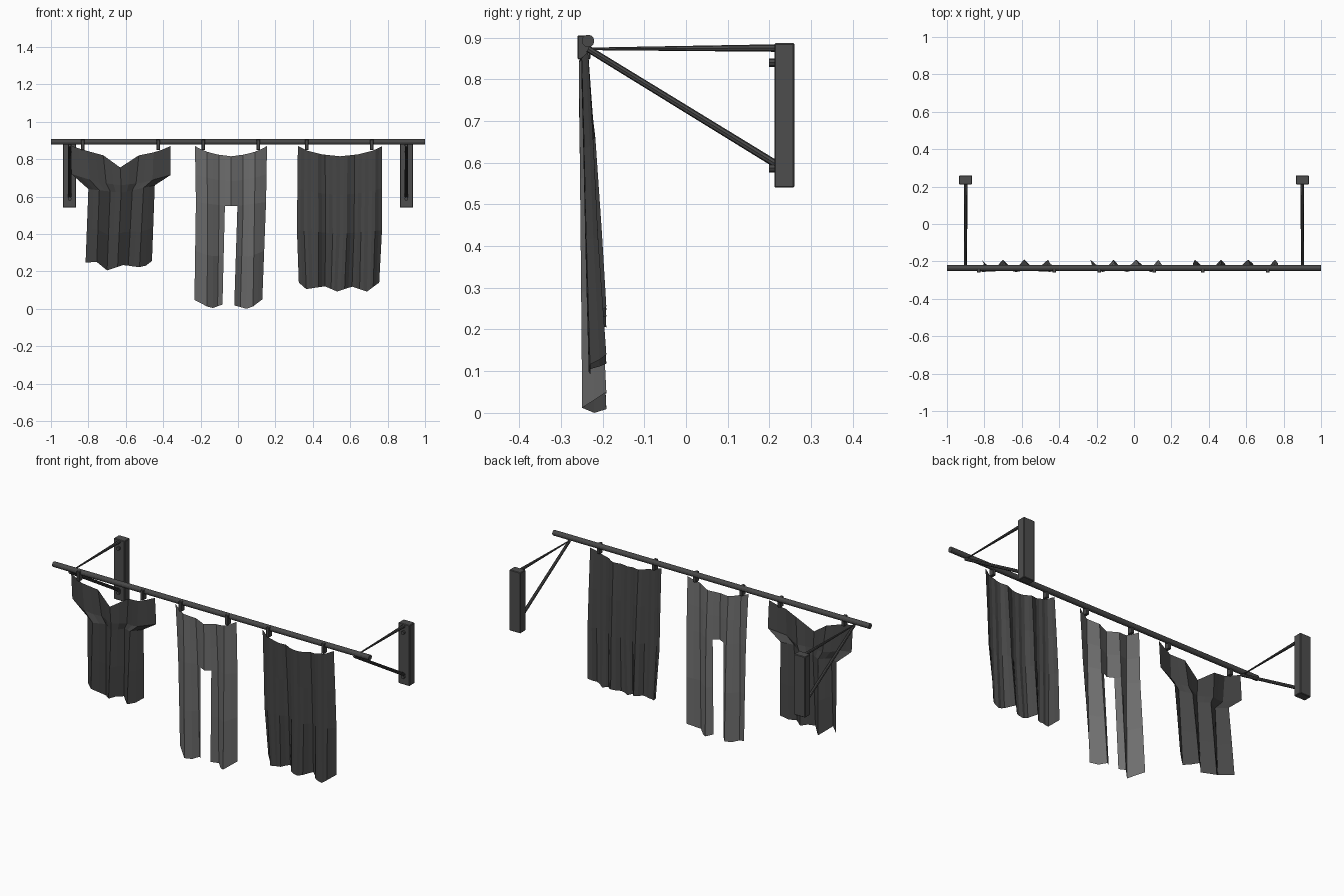
import bpy, bmesh, math
from mathutils import Vector

if "Cube" in bpy.data.objects:
    bpy.data.objects.remove(bpy.data.objects["Cube"])


def material(name, v):
    m = bpy.data.materials.new(name)
    m.diffuse_color = (v, v, v, 1)
    m.use_nodes = True
    m.node_tree.nodes["Principled BSDF"].inputs["Base Color"].default_value = m.diffuse_color
    return m


DARK = material("dark grey metal", 0.065)
BLOCK = material("bracket grey", 0.075)
CLOTH = material("dark grey cloth", 0.062)
LIGHT = material("mid grey cloth", 0.16)


def finish(name, bm, mat):
    me = bpy.data.meshes.new(name)
    bm.to_mesh(me)
    bm.free()
    me.materials.append(mat)
    ob = bpy.data.objects.new(name, me)
    bpy.context.collection.objects.link(ob)
    return ob


def box(name, lo, hi, mat, bevel=0.0):
    bm = bmesh.new()
    bmesh.ops.create_cube(bm, size=1)
    for v in bm.verts:
        v.co = Vector([(a + b) / 2 + c * (b - a) for a, b, c in zip(lo, hi, v.co)])
    if bevel:
        bmesh.ops.bevel(bm, geom=bm.edges[:], offset=bevel, segments=1, affect='EDGES')
    return finish(name, bm, mat)


def rod(name, a, b, r1, r2, mat, sides=10):
    a, b = Vector(a), Vector(b)
    bm = bmesh.new()
    bmesh.ops.create_cone(bm, cap_ends=True, segments=sides, radius1=r1, radius2=r2,
                          depth=(b - a).length)
    rot = (b - a).to_track_quat('Z', 'Y')
    for v in bm.verts:
        v.co = rot @ v.co + (a + b) / 2
    return finish(name, bm, mat)


def sample(line, u):
    # point on a (u, x, z) polyline
    for p, q in zip(line, line[1:]):
        if u <= q[0] + 1e-6:
            t = (u - p[0]) / (q[0] - p[0])
            return p[1] + t * (q[1] - p[1]), p[2] + t * (q[2] - p[2])
    return line[-1][1:]


def cloth(name, rows, mat, n=12, fine=0.0, skip=lambda c, r: False):
    # rows: list of (drop fraction, polyline); pleats deepen downwards
    bm = bmesh.new()
    grid = []
    for v, line in rows:
        ring = []
        for i in range(n + 1):
            u = i / n
            x, z = sample(line, u)
            w = (1 - fine) * math.cos(6 * math.pi * u) + fine * math.cos(12 * math.pi * u)
            y = -0.257 + 0.008 * v + (0.022 + 0.036 * v) * (0.5 + 0.5 * w)
            ring.append(bm.verts.new((x, y, z)))
        grid.append(ring)
    for r in range(len(rows) - 1):
        for c in range(n):
            if not skip(c, r):
                bm.faces.new((grid[r][c], grid[r + 1][c], grid[r + 1][c + 1], grid[r][c + 1]))
    loose = [v for v in bm.verts if not v.link_faces]
    bmesh.ops.delete(bm, geom=loose, context='VERTS')
    return finish(name, bm, mat)


def blend(a, b, t, n=12):
    out = []
    for i in range(n + 1):
        p, q = sample(a, i / n), sample(b, i / n)
        out.append((i / n, p[0] + t * (q[0] - p[0]), p[1] + t * (q[1] - p[1])))
    return out


# hanging rail
rod("rail", (-1, -0.235, 0.892), (1, -0.235, 0.892), 0.015, 0.015, DARK, 12)

# wall brackets
for side, s in (("left", -0.9), ("right", 0.9)):
    box(side + "_wall_block", (s - 0.035, 0.212, 0.54), (s + 0.035, 0.26, 0.887), BLOCK, 0.003)
    rod(side + "_top_arm", (s, -0.235, 0.873), (s, 0.215, 0.875), 0.003, 0.009, DARK, 8)
    rod(side + "_brace", (s, -0.235, 0.873), (s, 0.215, 0.597), 0.008, 0.009, DARK, 8)
    for i, z in enumerate((0.84, 0.587)):
        rod(f"{side}_screw_{i}", (s, 0.199, z), (s, 0.214, z), 0.01, 0.01, DARK, 8)

# clothes pegs
for i, x in enumerate((-0.83, -0.427, -0.185, 0.108, 0.368, 0.716)):
    box(f"peg_{i}", (x - 0.009, -0.26, 0.848), (x + 0.009, -0.229, 0.905), DARK, 0.002)

# shirt with short sleeves and V neck
top = [(0, -0.89, 0.87), (0.12, -0.83, 0.85), (1 / 3, -0.72, 0.82), (0.5, -0.63, 0.755),
       (2 / 3, -0.53, 0.82), (0.88, -0.43, 0.84), (1, -0.36, 0.87)]
cuff = [(0, -0.89, 0.72), (0.25, -0.745, 0.675), (0.5, -0.625, 0.66),
        (0.75, -0.505, 0.675), (1, -0.36, 0.715)]
waist = [(0, -0.80, 0.64), (0.5, -0.625, 0.62), (1, -0.445, 0.66)]
hem = [(0, -0.815, 0.247), (1 / 6, -0.755, 0.25), (1 / 3, -0.70, 0.205), (0.6, -0.61, 0.235),
       (0.8, -0.54, 0.222), (0.9, -0.50, 0.225), (1, -0.46, 0.255)]
cloth("shirt", [(0, top), (0.25, cuff), (0.4, waist), (0.75, blend(waist, hem, 0.55)),
                (1, hem)], CLOTH)

# trousers: middle columns left open below the crotch
top = [(0, -0.23, 0.87), (0.12, -0.185, 0.845), (0.3, -0.115, 0.825), (0.5, -0.037, 0.815),
       (0.7, 0.04, 0.825), (0.88, 0.11, 0.845), (1, 0.155, 0.87)]
crotch = [(0, -0.225, 0.57), (5 / 12, -0.07, 0.55), (7 / 12, -0.003, 0.55), (1, 0.15, 0.57)]
hem = [(0, -0.233, 0.047), (1 / 6, -0.165, 0.012), (0.25, -0.135, 0.004), (5 / 12, -0.083, 0.022),
       (7 / 12, -0.02, 0.018), (0.75, 0.045, 0.0), (5 / 6, 0.08, 0.012), (1, 0.13, 0.05)]
cloth("trousers", [(0, top), (0.2, blend(top, crotch, 0.5)), (0.36, crotch),
                   (0.7, blend(crotch, hem, 0.5)), (1, hem)], LIGHT,
      skip=lambda c, r: r >= 2 and c in (5, 6))

# towel
top = [(0, 0.32, 0.87), (0.12, 0.37, 0.845), (0.3, 0.45, 0.825), (0.5, 0.545, 0.815),
       (0.7, 0.64, 0.825), (0.88, 0.72, 0.845), (1, 0.77, 0.868)]
hem = [(0, 0.325, 0.14), (1 / 12, 0.365, 0.105), (1 / 3, 0.465, 0.12), (0.5, 0.53, 0.092),
       (2 / 3, 0.61, 0.118), (5 / 6, 0.69, 0.092), (1, 0.755, 0.14)]
mid = [(0, 0.315, 0.42), (0.5, 0.545, 0.40), (1, 0.77, 0.42)]
cloth("towel", [(0, top), (0.3, blend(top, mid, 0.5, 24)), (0.55, mid), (1, hem)],
      CLOTH, n=24, fine=0.35)
